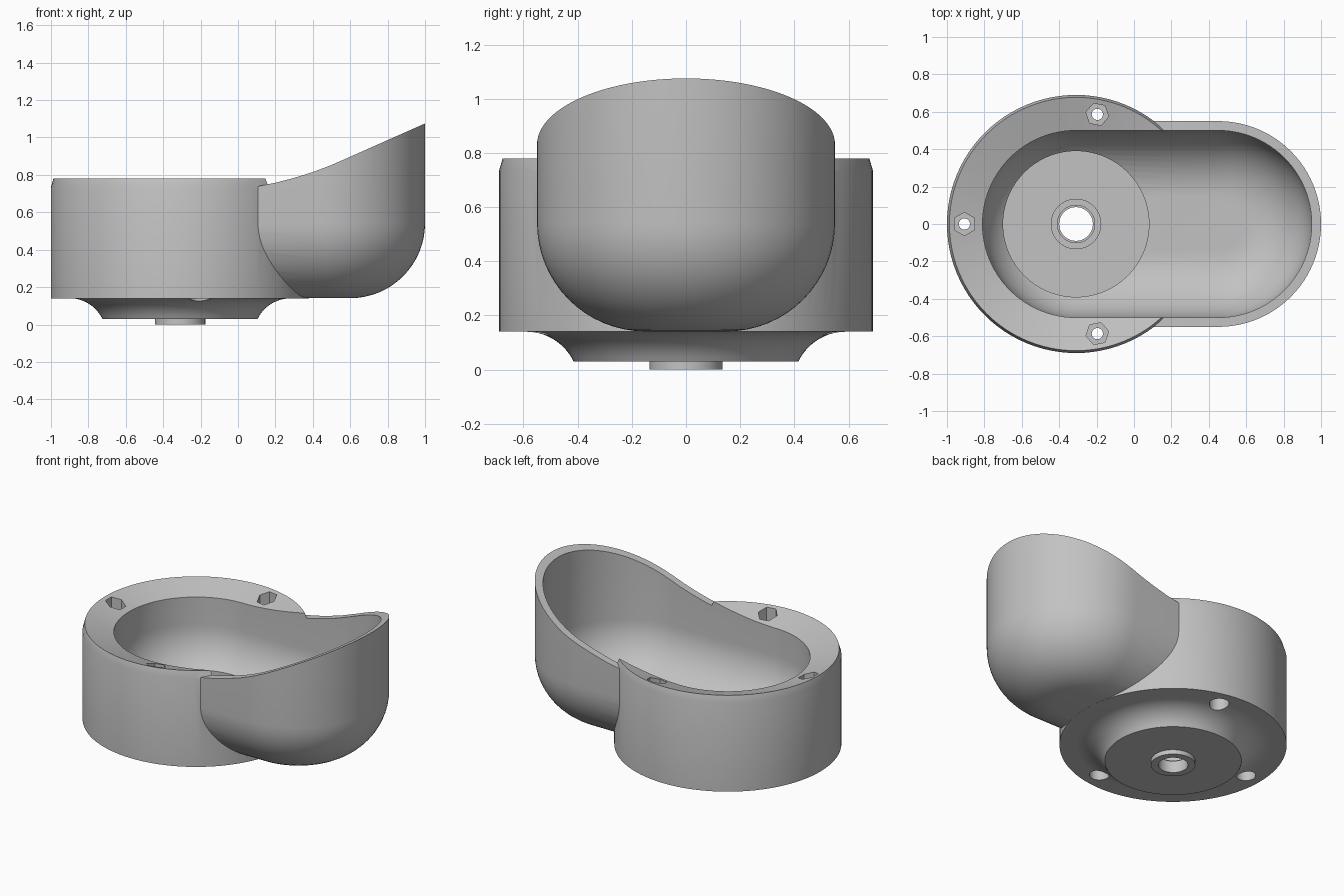
import bpy, bmesh, math
from math import sin, cos, pi, radians

if "Cube" in bpy.data.objects:
    bpy.data.objects.remove(bpy.data.objects["Cube"])

grey = bpy.data.materials.new("plain_grey")
grey.use_nodes = True
COLOUR = (0.54, 0.54, 0.54, 1)
grey.diffuse_color = COLOUR
grey.node_tree.nodes["Principled BSDF"].inputs["Base Color"].default_value = COLOUR

CX, TIP = -0.31, 0.45      # axis of the round housing, axis of the spout end


def loft(name, rings):
    """Closed solid skinned through rings of equal point count."""
    bm = bmesh.new()
    loops = [[bm.verts.new(p) for p in ring] for ring in rings]
    n = len(loops[0])
    for a, b in zip(loops, loops[1:]):
        for i in range(n):
            j = (i + 1) % n
            bm.faces.new((a[i], a[j], b[j], b[i]))
    bm.faces.new(loops[0])
    bm.faces.new(loops[-1])
    bmesh.ops.recalc_face_normals(bm, faces=bm.faces)
    mesh = bpy.data.meshes.new(name)
    bm.to_mesh(mesh)
    bm.free()
    mesh.materials.append(grey)
    ob = bpy.data.objects.new(name, mesh)
    bpy.context.collection.objects.link(ob)
    return ob


def turned(name, profile, x=CX, y=0, sides=96, turn=0):
    return loft(name, [[(x + r * cos(turn + 2 * pi * i / sides),
                         y + r * sin(turn + 2 * pi * i / sides), z)
                        for i in range(sides)] for r, z in profile])


def capsule(name, x0, x1, profile, half=48):
    rings = []
    for r, z in profile:
        ring = []
        for x, start in ((x1, -pi / 2), (x0, pi / 2)):
            for i in range(half + 1):
                a = start + pi * i / half
                ring.append((x + r * cos(a), r * sin(a), z))
        rings.append(ring)
    return loft(name, rings)


def bowl(radius, fillet, floor, top, steps=16):
    """Flat floor, rounded bottom edge, straight wall."""
    arc = [(radius - fillet + fillet * sin(t), floor + fillet * (1 - cos(t)))
           for t in (pi / 2 * i / steps for i in range(steps + 1))]
    return arc + [(radius, top)]


def cove(r_in, r_out, z_in, z_out, steps=10):
    """Hollow arc, level at the outer radius."""
    dx, dz = r_out - r_in, z_out - z_in
    big = (dx * dx + dz * dz) / (2 * dz)
    end = math.asin(dx / big)
    return [(r_out - big * sin(t), z_out - big * (1 - cos(t)))
            for t in (end * (1 - i / steps) for i in range(steps + 1))]


def combine(body, other, operation):
    mod = body.modifiers.new("join", "BOOLEAN")
    mod.operation, mod.solver, mod.object = operation, "EXACT", other
    bpy.context.view_layer.objects.active = body
    bpy.ops.object.modifier_apply(modifier=mod.name)
    bpy.data.objects.remove(other)


# Spout with a sloping, gently dished top edge
spout = capsule("spout", 0.1, TIP, bowl(0.55, 0.4, 0.141, 1.3))
lip = [(-0.8, 0.7), (0.0, 0.722), (0.11, 0.74), (0.2, 0.758), (0.3, 0.784),
       (0.4, 0.815), (0.5, 0.853), (0.6, 0.897), (1.2, 1.164), (1.2, 1.6), (-0.8, 1.6)]
combine(spout, loft("lip_cutter", [[(x, y, z) for x, z in lip] for y in (-1, 1)]),
        "DIFFERENCE")

# Round housing: coved underside, chamfered edge, rim sloping down inwards
body = turned("housing", cove(0.415, 0.59, 0.03, 0.14)
              + [(0.69, 0.14), (0.69, 0.735), (0.677, 0.78), (0.3, 0.661)])
combine(body, spout, "UNION")

# Long rounded pocket, with a sunken round seat at the housing end
combine(body, capsule("pocket", CX, TIP, bowl(0.5, 0.35, 0.19, 1.5)), "DIFFERENCE")
combine(body, turned("seat", [(0.39, 0.08), (0.39, 0.6)]), "DIFFERENCE")

# Collar through the floor, with its bore
combine(body, turned("collar", [(0.135, 0), (0.135, 0.09)], sides=48), "UNION")
combine(body, turned("bore", [(0.09, -0.1), (0.09, 0.08), (0.1, 0.08), (0.1, 0.5)],
                     sides=48), "DIFFERENCE")

# Shallow stepped recess in the spout floor
steps = [(0.065, 0.168), (0.065, 0.176), (0.1, 0.176), (0.1, 0.183), (0.12, 0.183), (0.12, 0.3)]
combine(body, turned("floor_recess", steps, x=TIP, sides=48), "DIFFERENCE")

# Three screw holes with hexagonal nut pockets above and round counterbores below
for angle in (79, 180, 281):
    a = radians(angle)
    for name, reach, r, low, high, sides in (
            ("screw_hole", 0.597, 0.03, 0, 1, 24),
            ("nut_pocket", 0.597, 0.062, 0.68, 1, 6),
            ("counterbore", 0.577, 0.06, 0, 0.22, 32)):
        cutter = turned(name, [(r, low), (r, high)],
                        CX + reach * cos(a), reach * sin(a), sides, a + pi / 2)
        combine(body, cutter, "DIFFERENCE")

bpy.ops.object.select_all(action="DESELECT")
body.select_set(True)
bpy.context.view_layer.objects.active = body
bpy.ops.object.shade_smooth_by_angle(angle=radians(30))
